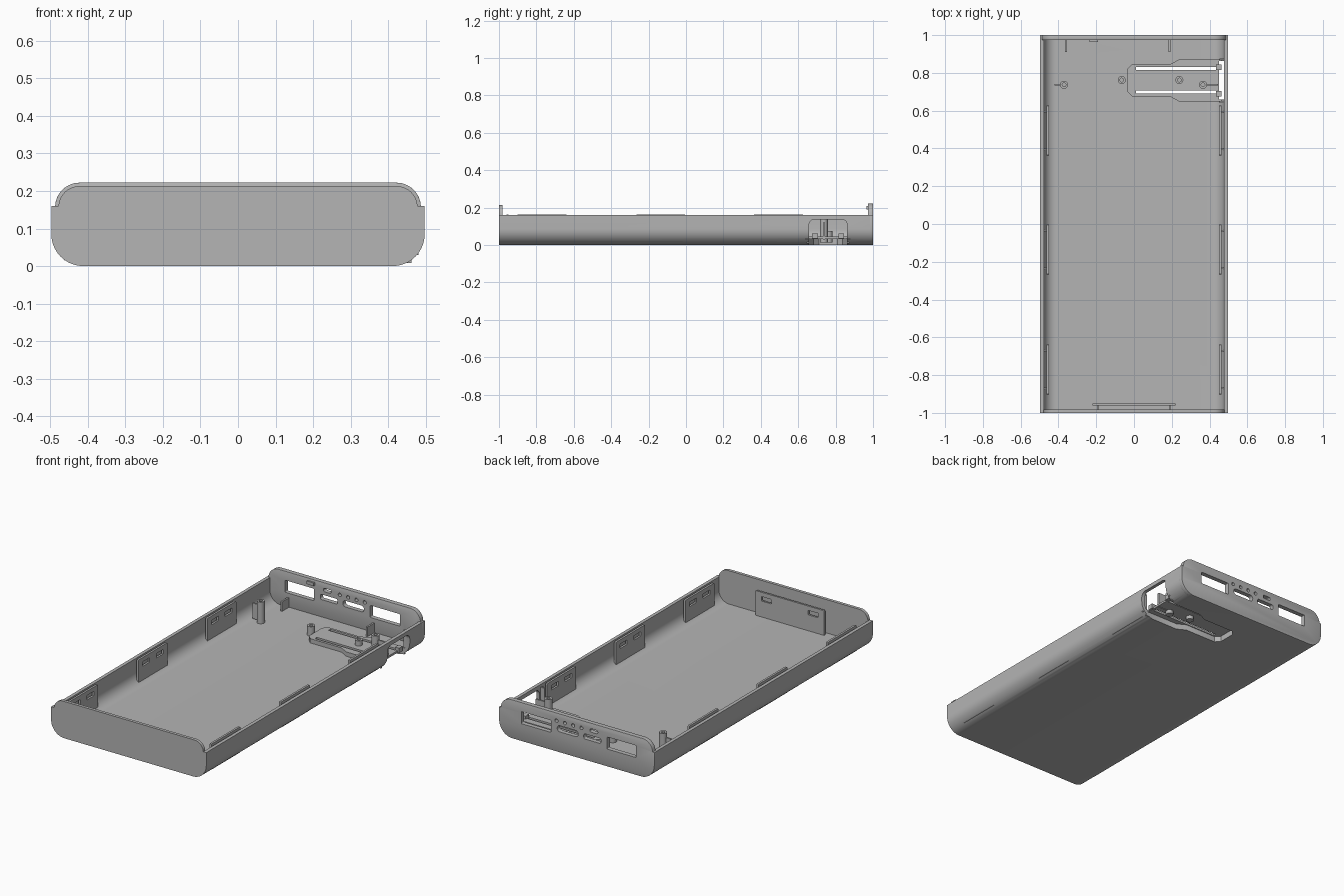
import bpy, bmesh, math

cube = bpy.data.objects.get("Cube")
if cube:
    bpy.data.objects.remove(cube, do_unlink=True)

GREY = (0.46, 0.46, 0.46, 1)
mat = bpy.data.materials.new("plain grey plastic")
mat.use_nodes = True
mat.diffuse_color = GREY
mat.node_tree.nodes["Principled BSDF"].inputs["Base Color"].default_value = GREY

WALL_TOP = 0.16
HALF_WIDTH = 0.497
CORNER = 0.085
WALL = 0.02


def arc(cu, cv, r, start, end, n=10):
    angles = [math.radians(start + (end - start) * i / n) for i in range(n + 1)]
    return [(cu + r * math.cos(a), cv + r * math.sin(a)) for a in angles]


def rounded(u0, u1, v0, v1, r, n=6):
    return (arc(u1 - r, v0 + r, r, -90, 0, n) + arc(u1 - r, v1 - r, r, 0, 90, n)
            + arc(u0 + r, v1 - r, r, 90, 180, n) + arc(u0 + r, v0 + r, r, 180, 270, n))


def mirrored(half):
    return half + [(-u, v) for u, v in reversed(half)]


def prism(name, points, axis, a, b):
    """Extrude a closed outline along an axis from a to b."""
    place = {"X": lambda u, v: (a, u, v), "Y": lambda u, v: (u, a, v),
             "Z": lambda u, v: (u, v, a)}[axis]
    bm = bmesh.new()
    verts = [bm.verts.new(place(u, v)) for u, v in points]
    bmesh.ops.remove_doubles(bm, verts=verts, dist=0.00001)
    face = bm.faces.new([v for v in verts if v.is_valid])
    new = bmesh.ops.extrude_face_region(bm, geom=[face])["geom"]
    shift = [b - a if axis == c else 0 for c in "XYZ"]
    bmesh.ops.translate(bm, vec=shift, verts=[g for g in new if isinstance(g, bmesh.types.BMVert)])
    bmesh.ops.recalc_face_normals(bm, faces=bm.faces)
    mesh = bpy.data.meshes.new(name)
    bm.to_mesh(mesh)
    bm.free()
    mesh.materials.append(mat)
    obj = bpy.data.objects.new(name, mesh)
    bpy.context.collection.objects.link(obj)
    return obj


def box(name, x0, x1, y0, y1, z0, z1):
    return prism(name, [(x0, y0), (x1, y0), (x1, y1), (x0, y1)], "Z", z0, z1)


def activate(obj):
    bpy.ops.object.select_all(action="DESELECT")
    obj.select_set(True)
    bpy.context.view_layer.objects.active = obj


def combine(obj, others, operation="DIFFERENCE"):
    """Boolean each helper into the part, then discard the helper."""
    for other in others:
        mod = obj.modifiers.new("boolean", "BOOLEAN")
        mod.operation, mod.solver, mod.object = operation, "EXACT", other
        activate(obj)
        bpy.ops.object.modifier_apply(modifier=mod.name)
        bpy.data.objects.remove(other, do_unlink=True)


def smooth(obj):
    activate(obj)
    bpy.ops.object.shade_smooth_by_angle(angle=math.radians(30))


# Open tray: floor and both side walls in one section
mid = HALF_WIDTH - CORNER
outer = arc(mid, CORNER, CORNER, -90, 0)
inner = arc(mid, CORNER, CORNER - WALL, 0, -90)
tray = prism("tray_shell", mirrored(
    outer + [(HALF_WIDTH, WALL_TOP), (HALF_WIDTH - WALL, WALL_TOP)] + inner), "Y", -0.985, 0.985)


# Lever pocket in the floor, opening out through the left wall
def pocket(d, end):
    half = [(d - 0.035, 0.06 - d), (d - 0.01, 0.085 - d), (d + 0.19, 0.085 - d),
            (d + 0.24, 0.112 - d), (end, 0.112 - d)]
    return [(x, 0.76 + y) for x, y in half] + [(x, 0.76 - y) for x, y in reversed(half)]


combine(tray, [prism("pocket_body", pocket(0, 0.462), "Z", 0.008, 0.045)], "UNION")
combine(tray, [
    prism("pocket_recess", pocket(0.01, 0.6), "Z", -0.1, 0.033),
    prism("wall_window", rounded(0.658, 0.862, -0.1, 0.137, 0.03), "X", 0.451, 0.6),
    box("slot_a", 0.01, 0.44, 0.69, 0.708, -0.1, 0.1),
    box("slot_b", 0.01, 0.44, 0.814, 0.832, -0.1, 0.1)])
smooth(tray)
for y in (0.69, 0.83):
    box("pocket_hook", 0.435, 0.462, y - 0.015, y + 0.015, 0.034, 0.062)
for y in (0.645, 0.872):
    box("window_rib", 0.452, 0.48, y - 0.005, y + 0.005, 0.03, 0.145)


# End plates, stepped in above the walls
def plate_profile(top, width):
    r = top - WALL_TOP + 0.003
    return mirrored(outer + [(HALF_WIDTH, WALL_TOP), (width, WALL_TOP)]
                    + arc(width - r, top - r, r, 3, 90))


front = prism("front_plate", plate_profile(0.213, 0.478), "Y", -1, -0.982)
smooth(front)

back = prism("back_plate", plate_profile(0.222, 0.487), "Y", 0.974, 1)
bevel = back.modifiers.new("bevel", "BEVEL")
bevel.width, bevel.segments, bevel.limit_method = 0.006, 2, "ANGLE"
bevel.angle_limit = math.radians(60)
activate(back)
bpy.ops.object.modifier_apply(modifier=bevel.name)

# Port openings and indicator holes
ports = [(-0.38, -0.195, 0.1, 0.17, 0.004), (0.165, 0.355, 0.1, 0.17, 0.004),
         (-0.155, -0.045, 0.12, 0.15, 0.01), (-0.01, 0.125, 0.118, 0.154, 0.017),
         (-0.135, -0.085, 0.17, 0.19, 0.009)]
ports += [(x - 0.01, x + 0.01, 0.168, 0.188, 0.0099) for x in (-0.03, 0.023, 0.076, 0.13)]
combine(back, [prism("port", rounded(*p), "Y", 0.9, 1.1) for p in ports])
smooth(back)
box("back_top_tab", -0.235, -0.19, 0.964, 0.976, 0.19, 0.208)
for x in (-0.36, 0.187):
    box("back_rib", x - 0.005, x + 0.005, 0.91, 0.978, 0.015, 0.075)

# Clip plates with two catch holes each
CLIP_TOP = 0.163


def clip(name, axis, lo, hi, a, b):
    obj = prism(name, rounded(lo, hi, 0.015, CLIP_TOP, 0.005, 2), axis, a, b)
    holes = [prism("catch", rounded(u - 0.032, u + 0.032, 0.112, 0.138, 0.003, 2), axis, a - 0.1, b + 0.1)
             for u in (lo + 0.07, hi - 0.07)]
    combine(obj, holes)


for side, label in ((-1, "right_clip"), (1, "left_clip")):
    for y in (-0.77, -0.135, 0.495):
        x = side * 0.456
        clip(label, "X", y - 0.132, y + 0.132, x - 0.006, x + 0.006)
        for end in (-0.1, 0.1):
            box("clip_spacer", *sorted((side * 0.46, side * 0.48)),
                y + end - 0.004, y + end + 0.004, 0.04, 0.1)
clip("front_clip", "Y", -0.22, 0.22, -0.96, -0.949)
for x in (-0.19, 0.19):
    box("front_clip_spacer", x - 0.004, x + 0.004, -0.985, -0.958, 0.015, 0.1)


# Screw posts: tall outer pair with ribs, short inner pair
def circle(x, y, r):
    return rounded(x - r, x + r, y - r, y + r, r)


for x, y, top in ((-0.37, 0.737, 0.145), (0.365, 0.737, 0.145), (-0.065, 0.762, 0.075), (0.24, 0.762, 0.075)):
    post = prism("screw_post", circle(x, y, 0.021), "Z", 0.012, top)
    combine(post, [prism("bore", circle(x, y, 0.01), "Z", 0.03, 0.3)])
    smooth(post)
for x0, x1 in ((-0.42, -0.388), (0.383, 0.445)):
    box("post_rib", x0, x1, 0.732, 0.742, 0.03, 0.12)
